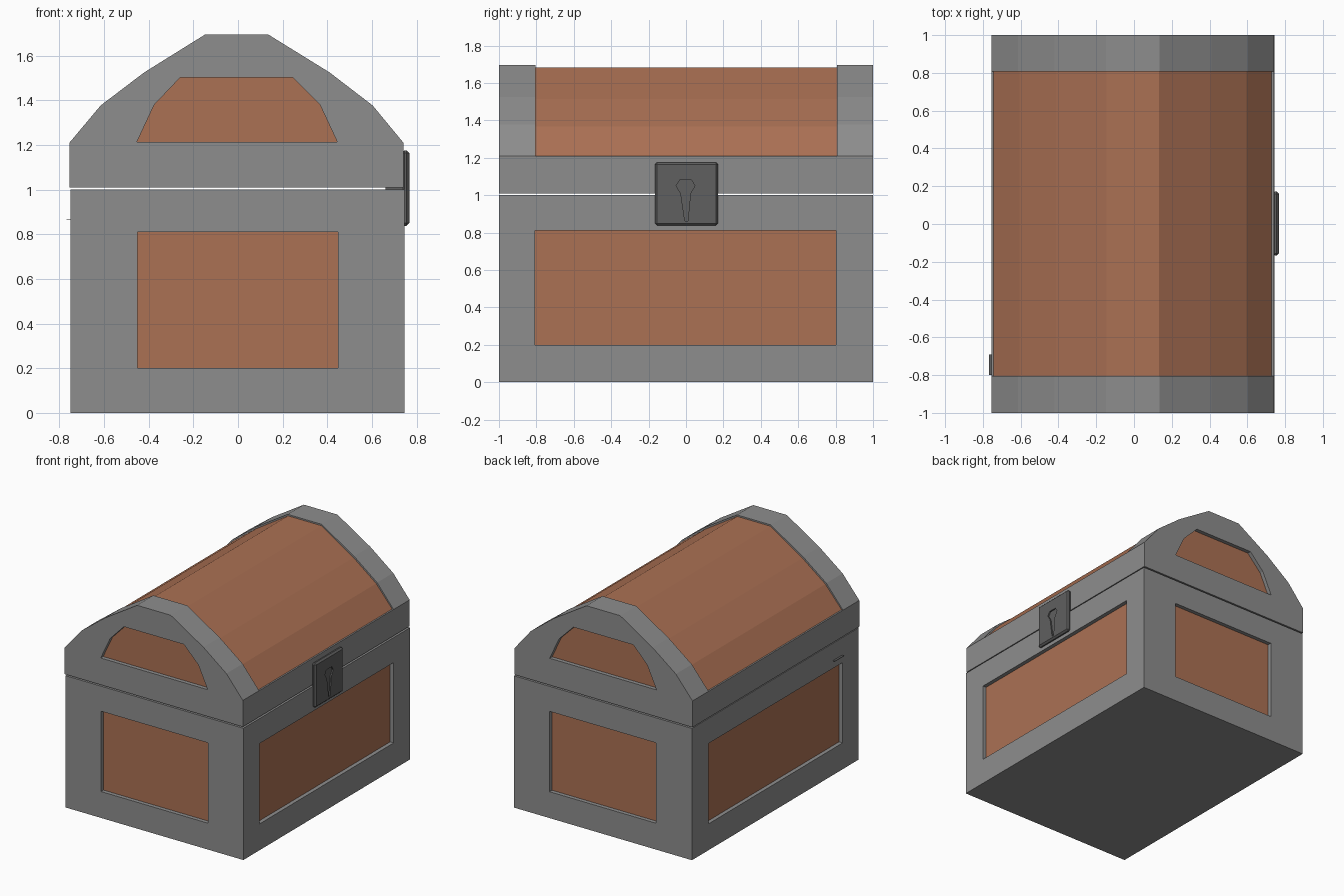
import bpy, bmesh

if "Cube" in bpy.data.objects:
    bpy.data.objects.remove(bpy.data.objects["Cube"])


def material(name, rgb):
    m = bpy.data.materials.new(name)
    m.diffuse_color = (*rgb, 1)
    m.use_nodes = True
    m.node_tree.nodes["Principled BSDF"].inputs["Base Color"].default_value = m.diffuse_color
    return m


IRON = material("grey frame", (0.27, 0.27, 0.27))
WOOD = material("brown wood", (0.41, 0.165, 0.088))
DARK = material("dark metal", (0.115, 0.115, 0.115))


def finish(name, bm, *mats):
    bmesh.ops.recalc_face_normals(bm, faces=bm.faces)
    me = bpy.data.meshes.new(name)
    bm.to_mesh(me)
    bm.free()
    for m in mats:
        me.materials.append(m)
    ob = bpy.data.objects.new(name, me)
    bpy.context.collection.objects.link(ob)
    return ob


def prism(name, pts, axis, a, b, mat, bevel=0):
    """Extrude a 2D outline (horizontal, z) along x or y from a to b."""
    bm = bmesh.new()
    rings = [[bm.verts.new((t, h, z) if axis == "x" else (h, t, z))
              for h, z in pts] for t in (a, b)]
    for r in rings:
        bm.faces.new(r)
    n = len(pts)
    for i in range(n):
        j = (i + 1) % n
        bm.faces.new((rings[0][i], rings[0][j], rings[1][j], rings[1][i]))
    if bevel:
        bmesh.ops.recalc_face_normals(bm, faces=bm.faces)
        bmesh.ops.bevel(bm, geom=bm.edges[:], offset=bevel, segments=1,
                        affect="EDGES")
    return finish(name, bm, mat)


def rect(h0, h1, z0, z1):
    return [(h0, z0), (h1, z0), (h1, z1), (h0, z1)]


def cut(target, cutter):
    """Subtract cutter from target and remove the cutter."""
    cutter.hide_render = True
    mod = target.modifiers.new("cut", "BOOLEAN")
    mod.operation = "DIFFERENCE"
    mod.solver = "EXACT"
    mod.object = cutter
    dg = bpy.context.evaluated_depsgraph_get()
    me = bpy.data.meshes.new_from_object(target.evaluated_get(dg))
    target.modifiers.clear()
    target.data = me
    bpy.data.objects.remove(cutter)


def sunk_panel(name, target, pts, axis, face, sign, depth=0.03):
    """Recess an outline into a side and floor it with a wooden plate."""
    cut(target, prism("cutter", pts, axis, face + sign * 0.05,
                      face - sign * (depth + 0.006), IRON))
    prism(name, pts, axis, face - sign * depth,
          face - sign * (depth + 0.006), WOOD)


# Chest body with a sunken panel on each side
X0, X1 = -0.75, 0.745
body = prism("chest_body", rect(X0, X1, 0, 1.0), "y", -1, 1, IRON)
end, side = rect(-0.45, 0.447, 0.2, 0.81), rect(-0.808, 0.803, 0.2, 0.81)
sunk_panel("front_panel", body, end, "y", -1, -1)
sunk_panel("back_panel", body, end, "y", 1, 1)
sunk_panel("left_panel", body, side, "x", X0, -1)
sunk_panel("right_panel", body, side, "x", X1, 1)

# Lid: faceted arch lofted along y, with the wooden barrel set slightly inward
outer = [(-0.755, 1.01), (-0.755, 1.21), (-0.755, 1.21), (-0.615, 1.377),
         (-0.42, 1.525), (-0.147, 1.695), (0.135, 1.695), (0.41, 1.525),
         (0.603, 1.377), (0.741, 1.21), (0.741, 1.21), (0.741, 1.01)]
inner = [(-0.755, 1.01), (-0.755, 1.21), (-0.743, 1.21), (-0.607, 1.368),
         (-0.414, 1.514), (-0.145, 1.684), (0.133, 1.684), (0.404, 1.514),
         (0.595, 1.368), (0.729, 1.21), (0.741, 1.21), (0.741, 1.01)]
Y0, Y1 = -0.805, 0.808
bm = bmesh.new()
rings = [[bm.verts.new((x, y, z)) for x, z in prof]
         for y, prof in ((-1, outer), (Y0, outer), (Y0, inner),
                         (Y1, inner), (Y1, outer), (1, outer))]
bm.faces.new(rings[0])
bm.faces.new(rings[-1])
n = len(outer)
for k in range(5):
    for i in range(n):
        j = (i + 1) % n
        f = bm.faces.new((rings[k][i], rings[k][j],
                          rings[k + 1][j], rings[k + 1][i]))
        f.material_index = 1 if k == 2 and 2 <= i <= 8 else 0
bmesh.ops.remove_doubles(bm, verts=bm.verts, dist=0.0005)
lid = finish("lid", bm, IRON, WOOD)

# Sunken gable panels in the lid ends
gable = [(-0.453, 1.213), (0.445, 1.213), (0.367, 1.38), (0.245, 1.503),
         (-0.258, 1.503), (-0.375, 1.38)]
sunk_panel("lid_front_panel", lid, gable, "y", -1, -1)
sunk_panel("lid_back_panel", lid, gable, "y", 1, 1)

# Lock plate with a keyhole, and its tab reaching into the lid gap
lock = prism("lock_plate", rect(-0.167, 0.172, 0.838, 1.176), "x",
             0.733, 0.767, DARK, bevel=0.012)
keyhole = [(-0.006, 0.862), (0.01, 0.862), (0.024, 1.01), (0.048, 1.05),
           (0.03, 1.08), (-0.034, 1.08), (-0.053, 1.05), (-0.028, 1.01)]
cut(lock, prism("cutter", keyhole, "x", 0.757, 0.8, DARK))
prism("lock_tab", rect(-0.16, 0.165, 1.001, 1.009), "x", 0.66, 0.745, DARK)

# Small flat catch on the left side
prism("left_catch", rect(-0.8, -0.69, 0.866, 0.869), "x", -0.767, -0.74, DARK)
